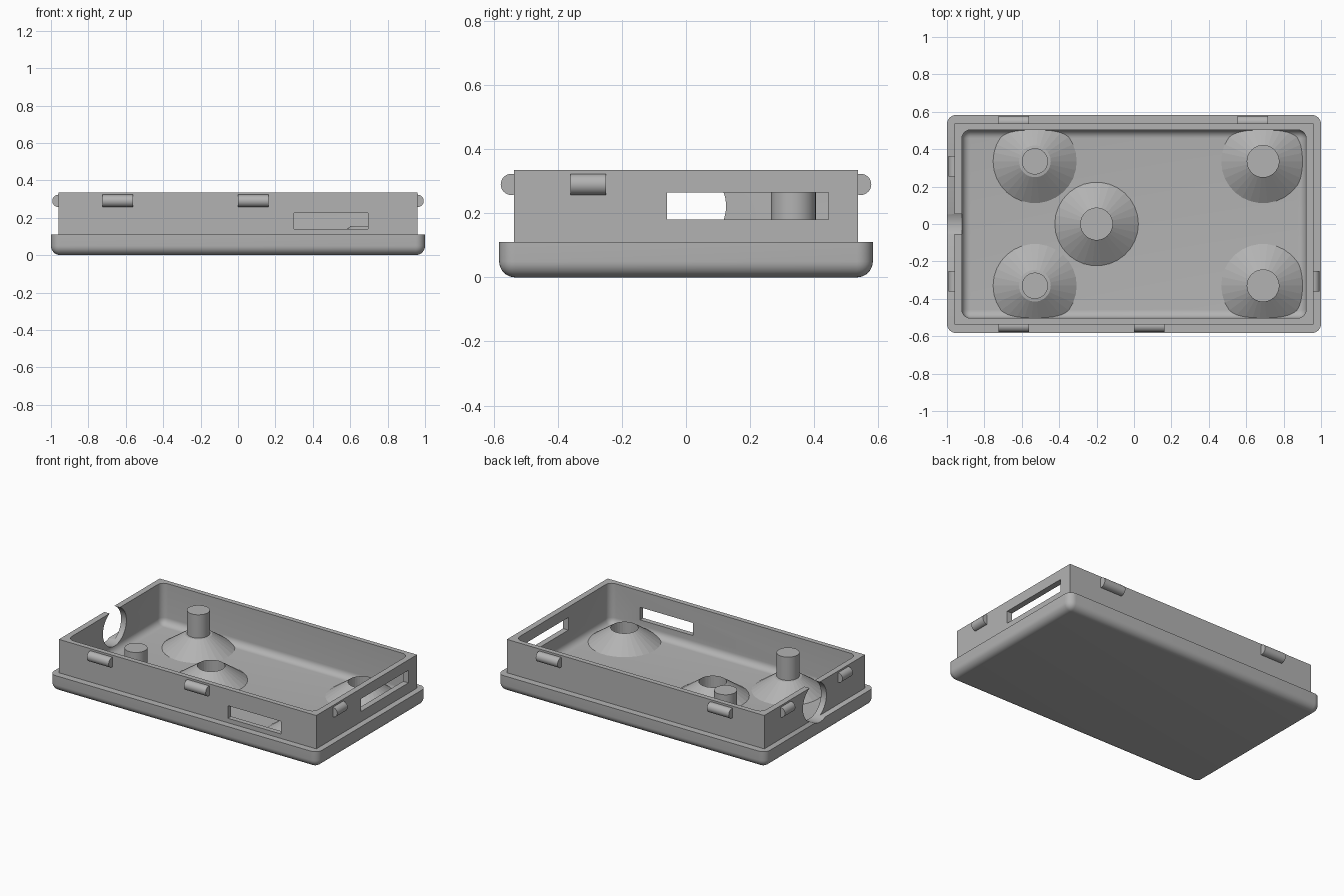
import bpy, bmesh, math
from mathutils import Matrix, Vector

old = bpy.data.objects.get("Cube")
if old:
    bpy.data.objects.remove(old)

grey = bpy.data.materials.new("plain grey")
grey.use_nodes = True
colour = (0.45, 0.45, 0.45, 1)
grey.diffuse_color = colour
grey.node_tree.nodes["Principled BSDF"].inputs["Base Color"].default_value = colour


def finish(name, bm):
    bmesh.ops.recalc_face_normals(bm, faces=bm.faces)
    mesh = bpy.data.meshes.new(name)
    bm.to_mesh(mesh)
    bm.free()
    mesh.materials.append(grey)
    obj = bpy.data.objects.new(name, mesh)
    bpy.context.collection.objects.link(obj)
    return obj


def box(name, lo, hi, radius=0, top=0.0):
    """Box between two corners; rounds every edge except those round the top."""
    bm = bmesh.new()
    bmesh.ops.create_cube(bm, size=1)
    lo, hi = Vector(lo), Vector(hi)
    for v in bm.verts:
        v.co = (lo + hi) / 2 + v.co * (hi - lo)
    if radius:
        edges = [e for e in bm.edges if min(v.co.z for v in e.verts) < hi.z - 0.001]
        bmesh.ops.bevel(bm, geom=edges, offset=radius, segments=8, profile=0.5,
                        affect='EDGES', clamp_overlap=True)
    return finish(name, bm)


def cylinder(name, centre, radius, length, axis='Z', sides=40):
    bm = bmesh.new()
    turn = {'X': Matrix.Rotation(math.pi / 2, 4, 'Y'),
            'Y': Matrix.Rotation(math.pi / 2, 4, 'X'), 'Z': Matrix()}[axis]
    bmesh.ops.create_cone(bm, cap_ends=True, segments=sides, radius1=radius,
                          radius2=radius, depth=length,
                          matrix=Matrix.Translation(centre) @ turn)
    return finish(name, bm)


def lathe(name, centre, profile, sides=30):
    bm = bmesh.new()
    verts = [bm.verts.new((r, 0, z)) for r, z in profile]
    edges = [bm.edges.new(pair) for pair in zip(verts, verts[1:])]
    bmesh.ops.spin(bm, geom=verts + edges, cent=(0, 0, 0), axis=(0, 0, 1),
                   angle=math.tau, steps=sides)
    bmesh.ops.remove_doubles(bm, verts=bm.verts, dist=0.0001)
    bmesh.ops.translate(bm, verts=bm.verts, vec=centre)
    return finish(name, bm)


def combine(target, other, operation):
    mod = target.modifiers.new("cut", 'BOOLEAN')
    mod.operation, mod.object, mod.solver = operation, other, 'EXACT'
    bpy.context.view_layer.objects.active = target
    bpy.ops.object.modifier_apply(modifier=mod.name)
    bpy.data.objects.remove(other)


def smooth(obj, degrees=30):
    bpy.ops.object.select_all(action='DESELECT')
    obj.select_set(True)
    bpy.context.view_layer.objects.active = obj
    bpy.ops.object.shade_smooth_by_angle(angle=math.radians(degrees))


# Tray: rounded foot, inset wall, hollow with filleted floor
tray = box("tray", (-1, -0.583, 0), (1, 0.583, 0.11), 0.05)
combine(tray, box("wall", (-0.96, -0.537, 0.06), (0.96, 0.537, 0.335)), 'UNION')
combine(tray, box("hollow", (-0.92, -0.503, 0.06), (0.92, 0.503, 0.6), 0.045), 'DIFFERENCE')

# Openings: front slot, right slot, round cable notch on the -x end
combine(tray, box("front_slot", (0.30, -0.7, 0.14), (0.695, -0.4, 0.225)), 'DIFFERENCE')
combine(tray, box("side_slot", (0.8, -0.06, 0.18), (1.1, 0.445, 0.265)), 'DIFFERENCE')
combine(tray, cylinder("notch", (-1, 0, 0.222), 0.125, 0.3, 'X', 64), 'DIFFERENCE')
smooth(tray)

# Snap clips along the walls
for i, (x, y) in enumerate([(-0.642, -1), (0.082, -1), (-0.642, 1), (0.635, 1)]):
    smooth(cylinder(f"long_wall_clip_{i + 1}", (x, y * 0.545, 0.29), 0.033, 0.163, 'X', 32))
for i, (x, y) in enumerate([(-1, 0.308), (-1, -0.305), (1, -0.305)]):
    smooth(cylinder(f"end_wall_clip_{i + 1}", (x * 0.96, y, 0.29), 0.033, 0.11, 'Y', 32))

# Conical supports: sockets, and solid cones carrying pegs
flare = [(0, 0.05), (0.238, 0.05), (0.085, 0.156)]
for i, (x, y) in enumerate([(-0.2, 0), (0.69, 0.335), (0.69, -0.33)]):
    lathe(f"socket_{i + 1}", (x, y, 0), flare + [(0.085, 0.065), (0, 0.065)])
for i, (x, y) in enumerate([(-0.53, 0.335), (-0.53, -0.33)]):
    lathe(f"peg_base_{i + 1}", (x, y, 0), flare + [(0.07, 0.158), (0, 0.158)])
    smooth(cylinder(f"peg_{i + 1}", (x, y, 0.19), 0.07, 0.25))
